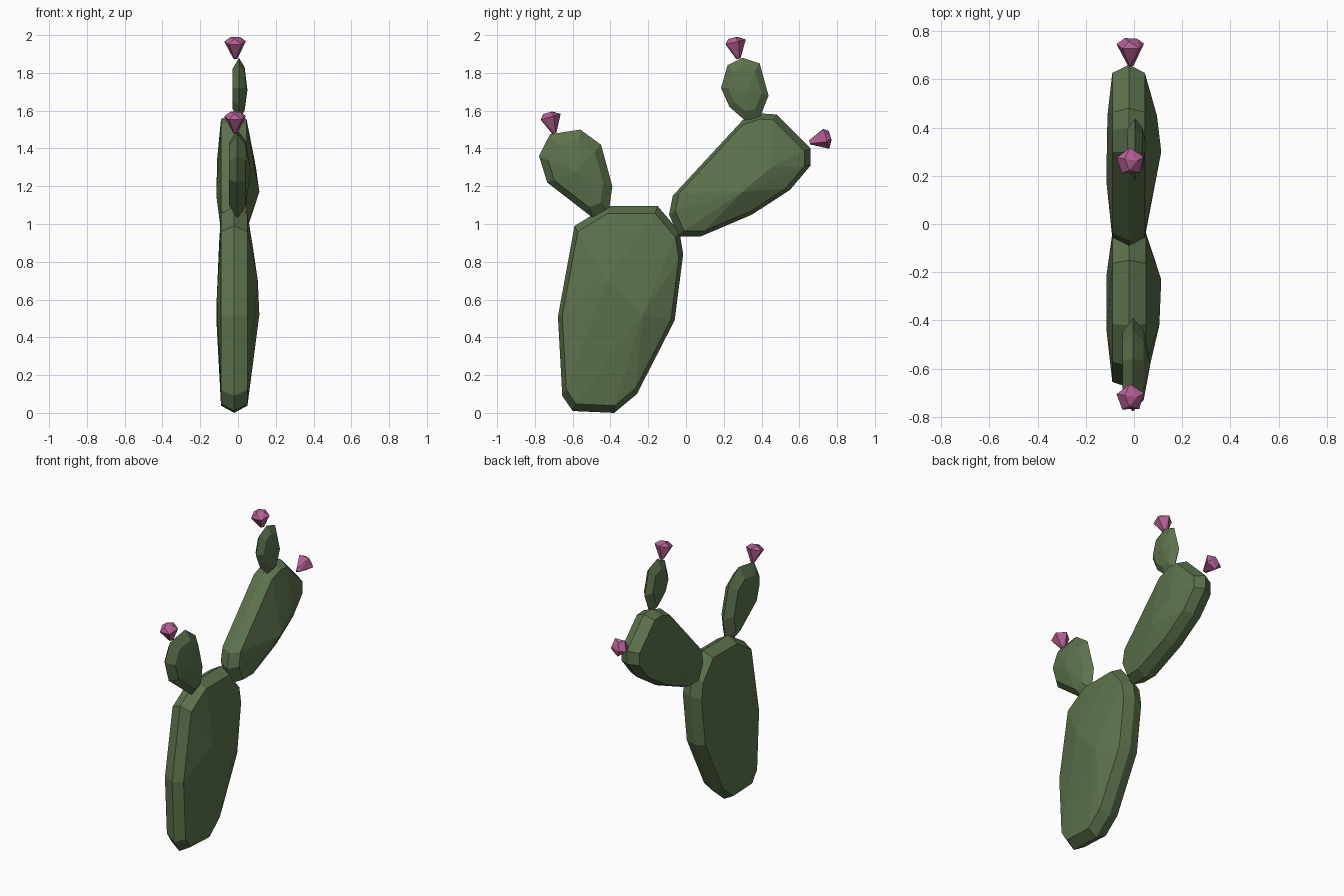
import bpy, bmesh, math
from mathutils import Vector

if "Cube" in bpy.data.objects:
    bpy.data.objects.remove(bpy.data.objects["Cube"])


def material(name, rgb):
    m = bpy.data.materials.new(name)
    m.diffuse_color = (*rgb, 1)
    m.use_nodes = True
    m.node_tree.nodes["Principled BSDF"].inputs["Base Color"].default_value = m.diffuse_color
    return m


GREEN = material("cactus green", (0.108, 0.168, 0.073))
PINK = material("flower pink", (0.46, 0.115, 0.29))


def hull_object(name, points, mat):
    bm = bmesh.new()
    for p in points:
        bm.verts.new(p)
    res = bmesh.ops.convex_hull(bm, input=bm.verts[:])
    loose = [v for v in bm.verts if not v.link_faces]
    bmesh.ops.delete(bm, geom=loose, context='VERTS')
    bmesh.ops.recalc_face_normals(bm, faces=bm.faces[:])
    me = bpy.data.meshes.new(name)
    bm.to_mesh(me)
    bm.free()
    me.materials.append(mat)
    bpy.context.collection.objects.link(bpy.data.objects.new(name, me))


def pad(name, outline, rim_x, sides, bulges):
    """Flat pad: full outline at rim_x, smaller outlines (x, scale) and bulge points."""
    n = len(outline)
    cy = (min(p[0] for p in outline) + max(p[0] for p in outline)) / 2
    cz = (min(p[1] for p in outline) + max(p[1] for p in outline)) / 2
    pts = [(rim_x, y, z) for y, z in outline]
    for x, s in sides:
        pts += [(x, cy + (y - cy) * s, cz + (z - cz) * s) for y, z in outline]
    hull_object(name, pts + bulges, GREEN)


# Main trunk pad
pad("trunk_pad",
    [(-.6, .01), (-.38, 0), (-.26, .1), (-.06, .49), (-.015, .84), (-.035, .96),
     (-.15, 1.095), (-.42, 1.095), (-.59, .99), (-.678, .51), (-.655, .09)],
    -.02, [(-.09, .93), (.05, .93)],
    [(.113, -.23, .52), (.105, -.42, .7), (.08, -.3, .87),
     (-.115, -.22, .5), (-.113, -.45, .6), (-.1, -.3, .9)])

# Large leaning pad
pad("large_arm_pad",
    [(-.04, .935), (.08, .935), (.35, 1.05), (.55, 1.18), (.66, 1.31), (.66, 1.4),
     (.48, 1.58), (.4, 1.585), (.3, 1.55), (-.07, 1.15), (-.09, 1.05)],
    -.02, [(-.09, .91), (.045, .91)],
    [(.113, .3, 1.17), (.095, .45, 1.3), (-.115, .18, 1.15), (-.11, .45, 1.35)])

# Small left pad
pad("small_arm_pad",
    [(-.49, 1.03), (-.41, 1.06), (-.39, 1.2), (-.45, 1.42), (-.56, 1.5),
     (-.72, 1.475), (-.778, 1.36), (-.735, 1.22)],
    -.005, [(-.048, .7), (.04, .75)], [(.068, -.58, 1.28)])

# Small top pad
pad("top_pad",
    [(.31, 1.55), (.39, 1.56), (.437, 1.68), (.39, 1.85), (.3, 1.88),
     (.22, 1.84), (.185, 1.72), (.23, 1.62)],
    .005, [(-.028, .65), (.035, .7)], [(.05, .33, 1.71)])


# Flared five-sided flowers
def flower(name, base, direction):
    axis = Vector(direction).normalized()
    u = Vector((1, 0, 0))
    v = axis.cross(u)
    base = Vector(base)
    pts = []
    for r, h, n in ((.014, 0, 3), (.06, .09, 5), (.03, .115, 3)):
        for i in range(n):
            a = 2 * math.pi * i / n + .35
            pts.append(base + axis * h + (u * math.cos(a) + v * math.sin(a)) * r)
    hull_object(name, pts, PINK)


flower("top_flower", (-.015, .28, 1.875), (0, -.25, 1))
flower("left_flower", (-.015, -.695, 1.48), (0, -.3, 1))
flower("right_flower", (-.015, .655, 1.43), (0, 1, .3))
